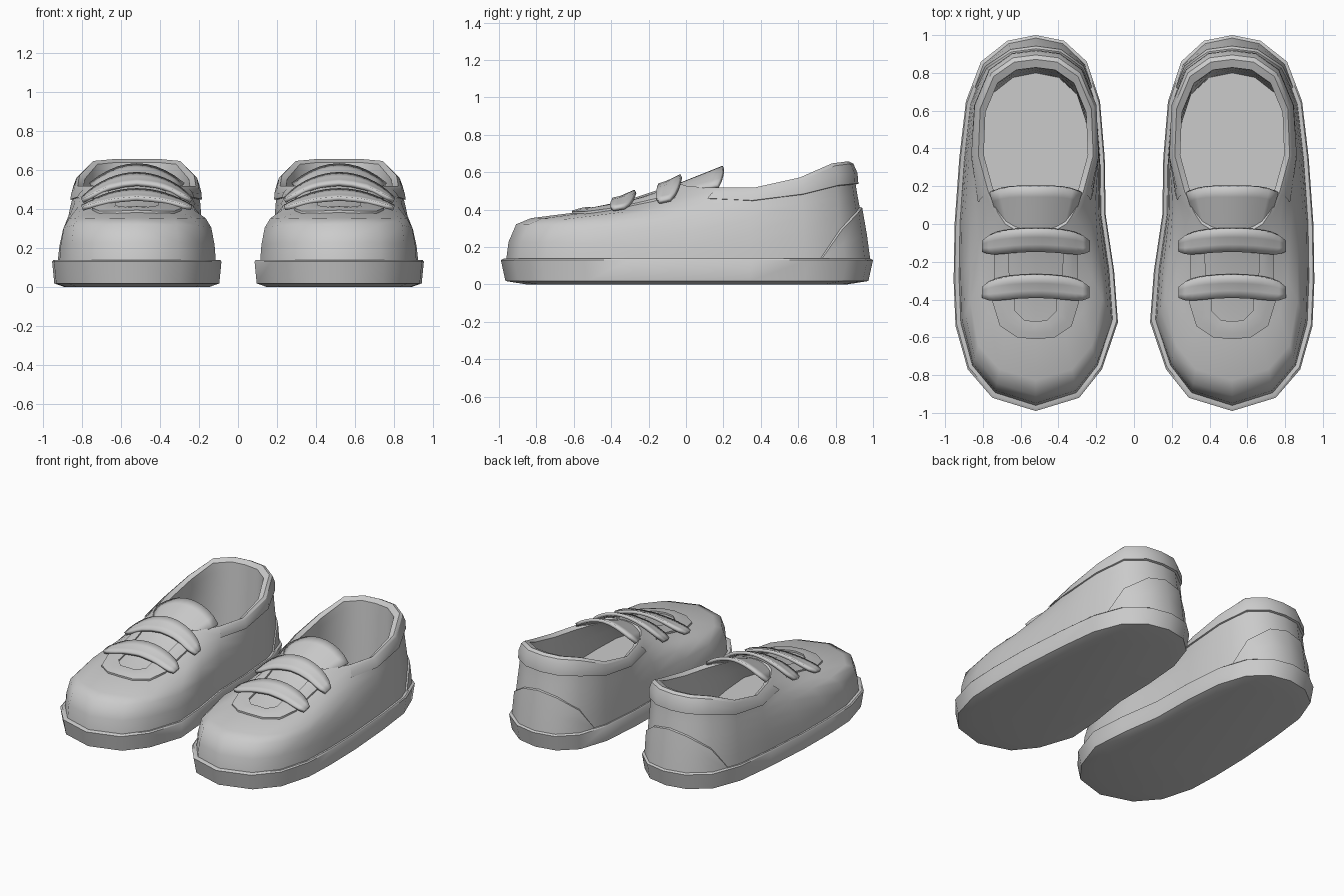
import bpy, bmesh, math
from mathutils import Vector
from mathutils.bvhtree import BVHTree

cube = bpy.data.objects.get("Cube")
if cube:
    bpy.data.objects.remove(cube)

grey = bpy.data.materials.new("plain_grey")
grey.use_nodes = True
COLOUR = (0.6, 0.6, 0.6, 1)
grey.diffuse_color = COLOUR
grey.node_tree.nodes["Principled BSDF"].inputs["Base Color"].default_value = COLOUR

SHOE_X = 0.52        # centre of the left shoe; a mirror makes the right one
MID = Vector((0, 0.4, 0))
made = []


def loft(name, rows, closed=False, cap=False, thick=0):
    """Skin rows of points; closed joins the row ends, cap fills the end rows."""
    bm = bmesh.new()
    grid = [[bm.verts.new((p[0] + SHOE_X, p[1], p[2])) for p in row] for row in rows]
    n = len(rows[0])
    for a, b in zip(grid, grid[1:]):
        for i in range(n if closed else n - 1):
            j = (i + 1) % n
            bm.faces.new((a[i], a[j], b[j], b[i]))
    if cap:
        bm.faces.new(grid[0][::-1])
        bm.faces.new(grid[-1])
        bmesh.ops.recalc_face_normals(bm, faces=bm.faces)
    mesh = bpy.data.meshes.new(name)
    bm.to_mesh(mesh)
    bm.free()
    mesh.materials.append(grey)
    ob = bpy.data.objects.new(name, mesh)
    bpy.context.collection.objects.link(ob)
    if thick:
        solid = ob.modifiers.new("thickness", 'SOLIDIFY')
        solid.thickness, solid.offset = thick, 0
    ob.modifiers.new("pair", 'MIRROR')
    made.append(ob)


def lerp(a, b, t):
    return a + (b - a) * t


def ramp(t):
    return max(0.0, min(1.0, t))


def scaled(row, s, z):
    return [Vector((p.x * s, p.y * s, z)) for p in row]


# Sole outline, from the toe round the outer side to the heel and back
outline = [Vector((x, y, 0)) for x, y in (
    (0, -.99), (.23, -.92), (.36, -.77), (.425, -.54), (.435, -.3), (.43, 0),
    (.405, .35), (.37, .65), (.29, .86), (.15, .97), (0, 1), (-.15, .97),
    (-.27, .86), (-.34, .65), (-.365, .35), (-.37, .05), (-.415, -.25),
    (-.435, -.52), (-.35, -.77), (-.23, -.92))]
N = len(outline)

loft("sole", [scaled(outline, .86, 0), scaled(outline, .975, .018),
              scaled(outline, 1, .13), scaled(outline, .985, .138),
              scaled(outline, .93, .13)], closed=True, cap=True)

# Foot opening edge, one half mirrored
half = [Vector(p) for p in (
    (0, -.06, .535), (.06, -.06, .53), (.12, -.05, .525), (.17, -.02, .515),
    (.21, .04, .51), (.265, .16, .505), (.32, .36, .505), (.31, .62, .56),
    (.235, .8, .635), (.12, .88, .645), (0, .895, .645))]
opening = half + [Vector((-p.x, p.y, p.z)) for p in half[-2:0:-1]]

# Wall profiles as (way in, way up) for toe, side and heel
toe = ((0, 0), (.015, .25), (.06, .48), (.15, .56), (.4, .63), (.7, .78), (1, 1))
side = ((0, 0), (.06, .2), (.18, .42), (.38, .64), (.6, .8), (.82, .91), (1, 1))
heel = ((0, 0), (.15, .18), (.3, .33), (.5, .5), (.7, .66), (.9, .84), (1, 1))


def wall(i, r):
    """Point of the upper at whole column i and ring r."""
    k = min(i, N - i)
    front, back = ramp((5 - k) / 3), ramp((k - 5) / 3)
    t, up = (side[r][c] * (1 - front - back) + toe[r][c] * front
             + heel[r][c] * back for c in (0, 1))
    base, top = outline[i], opening[i]
    return Vector((lerp(base.x * .935, top.x, t), lerp(base.y * .972, top.y, t),
                   lerp(.125, top.z, up)))


rings = [[wall(i, r) for i in range(N)] for r in range(len(toe))]


def surface(col, ring, push=1.0):
    """Point on the upper at fractional column and ring, pushed outwards."""
    c, r = int(col), min(int(ring), len(rings) - 2)
    d = (c + 1) % N
    p = lerp(lerp(rings[r][c], rings[r][d], col - c),
             lerp(rings[r + 1][c], rings[r + 1][d], col - c), ring - r)
    out = MID + (p - MID) * push
    return Vector((out.x, out.y, p.z))


# Upper with rounded rim, lining and insole
def inward(s, dz):
    return [Vector((p.x * s, lerp(MID.y, p.y, s + .04 * (1 - s)), p.z + dz)) for p in opening]


lip = inward(.86, -.005)
floor = scaled(outline, .8, .17)
lining = [[lerp(a, b, t) for a, b in zip(lip, floor)] for t in (.15, .5)]
loft("upper", rings + [inward(.95, .012), lip] + lining + [floor], closed=True, cap=True)

points = [p for ring in rings for p in ring]
quads = [(r * N + i, r * N + (i + 1) % N, (r + 1) * N + (i + 1) % N, (r + 1) * N + i)
         for r in range(len(rings) - 1) for i in range(N)]
tree = BVHTree.FromPolygons(points, quads)


def drape(x, y):
    hit = tree.ray_cast(Vector((x, y, 2)), Vector((0, 0, -1)))[0]
    return hit.z if hit else 0


# Padded collar band and raised heel patch
band = range(5, N - 4)
loft("collar_band", [[surface(c, r, push) for c in band]
                     for r, push in ((4.7, 1), (4.75, 1.03), (5.4, 1.035), (6, 1))])

patch = ((7.4, .05), (8, 2), (9, 3), (10, 3.3), (11, 3), (12, 2), (12.6, .05))
loft("heel_patch", [[surface(c, top * t, push) for c, top in patch]
                    for t, push in ((0, 1.025), (.5, 1.025), (1, 1.025), (1.02, .99))])

# U-shaped lace stay lying on the upper
outer = [(.24, -.06), (.22, -.16), (.22, -.27), (.23, -.41), (.19, -.54), (.1, -.6)]
inner = [(.16, -.08), (.145, -.16), (.14, -.27), (.11, -.38), (.11, -.46), (.06, -.51)]


def full_u(points, end_y):
    return points + [(0, end_y)] + [(-x, y) for x, y in points[::-1]]


rows = []
for t, lift in ((0, -.01), (0, .012), (.33, .016), (.67, .016), (1, .012), (1, -.01)):
    row = []
    for a, b in zip(full_u(outer, -.61), full_u(inner, -.515)):
        x, y = lerp(a[0], b[0], t), lerp(a[1], b[1], t)
        row.append((x, y, drape(x, y) + lift))
    rows.append(row)
loft("lace_stay", rows)

# Tongue rising out of the opening
steps = [i / 5 for i in range(-5, 6)]
rows = []
for j in range(7):
    t = j / 6
    y = lerp(-.12, .2, t)
    width = lerp(.15, .24, t)
    rows.append([(u * width, y - .03 * t * u ** 4,
                  .545 + .4 * y - lerp(.04, .1, t) * u * u) for u in steps])
loft("tongue", rows, thick=.022)


# Two arched straps with rounded ends
def strap(name, mid_y, height, slope, drop):
    rows = []
    for v in (-1, -.33, .33, 1):
        row = []
        for i in range(-8, 9):
            u = i / 8
            x = u * .28
            y = mid_y - .03 * u * u + v * .06 * (1 - .5 * u ** 8)
            z = height + slope * (y - mid_y) - drop * x * x
            row.append((x, y, max(z, drape(x, y) + .022)))
        rows.append(row)
    loft(name, rows, thick=.022)


strap("upper_strap", -.085, .55, .5, 1.3)
strap("lower_strap", -.33, .47, .45, .9)

# Smooth shading with crisp seams
for ob in bpy.context.selected_objects:
    ob.select_set(False)
for ob in made:
    ob.select_set(True)
bpy.context.view_layer.objects.active = made[0]
bpy.ops.object.shade_smooth_by_angle(angle=math.radians(45))
